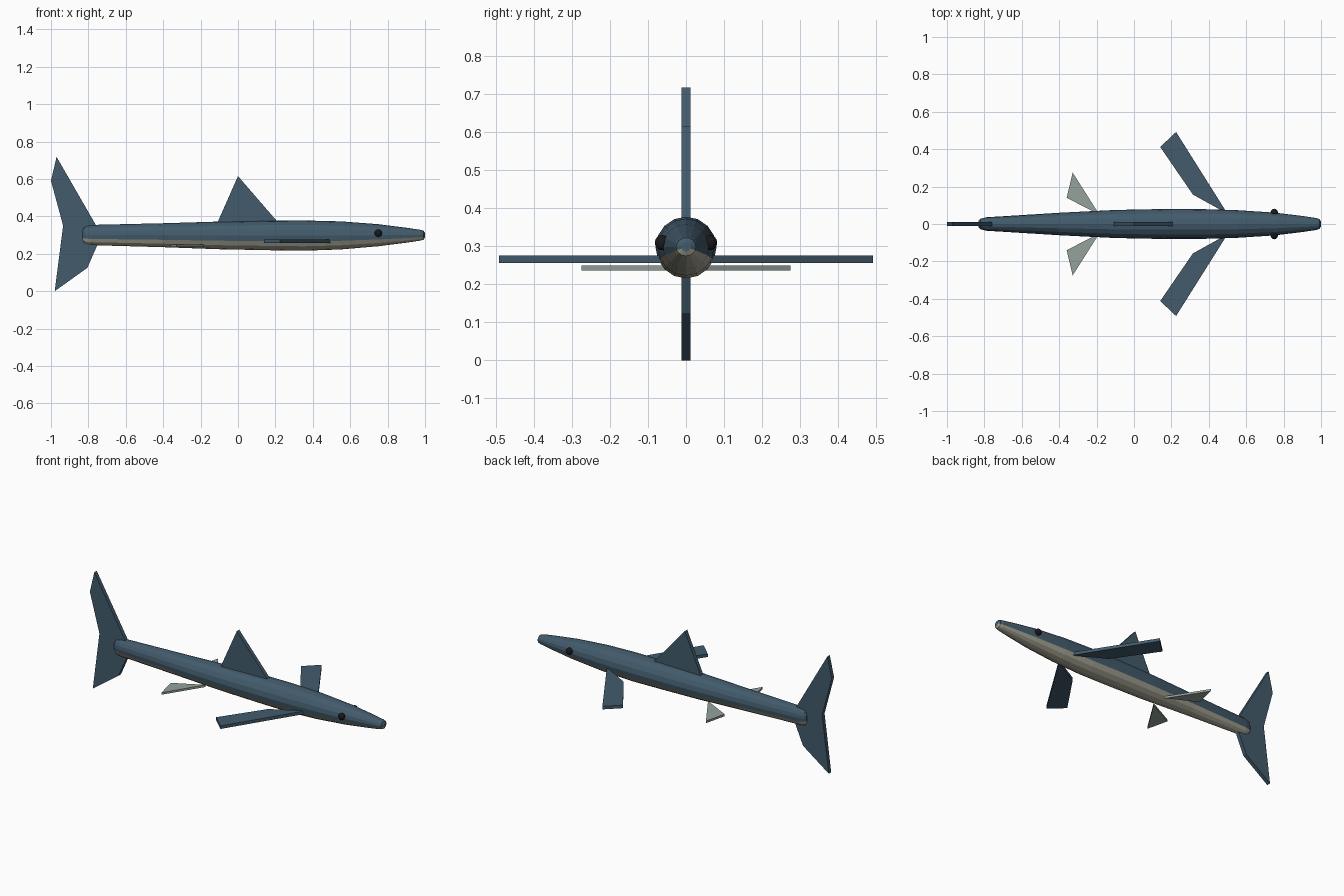
import bpy, bmesh
from math import cos, sin, tau

if "Cube" in bpy.data.objects:
    bpy.data.objects.remove(bpy.data.objects["Cube"])


def material(name, rgb):
    m = bpy.data.materials.new(name)
    m.diffuse_color = (*rgb, 1)
    m.use_nodes = True
    m.node_tree.nodes["Principled BSDF"].inputs["Base Color"].default_value = m.diffuse_color
    return m


BLUE = material("slate_blue", (0.055, 0.105, 0.15))
BELLY = material("pale_belly", (0.40, 0.39, 0.31))
PALE = material("pale_fin", (0.30, 0.36, 0.33))
BLACK = material("eye_black", (0.01, 0.01, 0.012))


def finish(name, bm, *mats):
    bmesh.ops.recalc_face_normals(bm, faces=bm.faces)
    me = bpy.data.meshes.new(name)
    bm.to_mesh(me)
    bm.free()
    for m in mats:
        me.materials.append(m)
    ob = bpy.data.objects.new(name, me)
    bpy.context.collection.objects.link(ob)
    return ob


def plate(name, outline, thickness, place, mat):
    """Flat fin: a 2D outline extruded evenly both ways; place maps (u, v, w) to xyz."""
    bm = bmesh.new()
    n = len(outline)
    a, b = [[bm.verts.new(place(u, v, w)) for u, v in outline]
            for w in (-thickness / 2, thickness / 2)]
    bm.faces.new(a)
    bm.faces.new(b[::-1])
    for i in range(n):
        j = (i + 1) % n
        bm.faces.new((a[i], a[j], b[j], b[i]))
    return finish(name, bm, mat)


# Body: elliptical rings (x, half width, half height, centre z), pale underside
SIDES = 16
rings = [(-0.832, 0.018, 0.032, 0.30), (-0.822, 0.028, 0.046, 0.30),
         (-0.79, 0.036, 0.054, 0.30), (-0.40, 0.060, 0.064, 0.299),
         (-0.10, 0.075, 0.074, 0.298), (0.15, 0.080, 0.079, 0.298),
         (0.35, 0.080, 0.081, 0.297), (0.55, 0.074, 0.075, 0.298),
         (0.75, 0.061, 0.059, 0.299), (0.90, 0.043, 0.040, 0.299),
         (0.975, 0.032, 0.029, 0.299), (0.992, 0.026, 0.024, 0.299),
         (1.0, 0.013, 0.012, 0.299)]
bm = bmesh.new()
loops = [[bm.verts.new((x, ry * cos(tau * i / SIDES), z + rz * sin(tau * i / SIDES)))
          for i in range(SIDES)] for x, ry, rz, z in rings]
for a, b in zip(loops, loops[1:]):
    for i in range(SIDES):
        j = (i + 1) % SIDES
        f = bm.faces.new((a[i], a[j], b[j], b[i]))
        f.material_index = int(SIDES // 2 < i < SIDES - 1)
bm.faces.new(loops[0])
bm.faces.new(loops[-1])
finish("body", bm, BLUE, BELLY)

# Upright fins
upright = lambda u, v, w: (u, w, v)
plate("dorsal_fin", [(-0.115, 0.355), (0.225, 0.355), (0.0, 0.615)],
      0.024, upright, BLUE)
plate("tail_fin", [(-0.97, 0.718), (-1.0, 0.59), (-0.935, 0.35), (-0.98, 0.0),
                   (-0.805, 0.125), (-0.755, 0.24), (-0.755, 0.345)],
      0.024, upright, BLUE)

# Paired fins and eyes
for side, s in (("left", 1), ("right", -1)):
    plate(side + "_pectoral_fin",
          [(0.50, 0.055), (0.225, 0.492), (0.14, 0.412), (0.315, 0.157)],
          0.019, lambda u, v, w: (u, s * v, 0.266 + w), BLUE)
    plate(side + "_pelvic_fin", [(-0.185, 0.05), (-0.328, 0.275), (-0.36, 0.14)],
          0.013, lambda u, v, w: (u, s * v, 0.243 + w), PALE)
    bm = bmesh.new()
    bmesh.ops.create_uvsphere(bm, u_segments=12, v_segments=8, radius=0.02)
    eye = finish(side + "_eye", bm, BLACK)
    eye.location = (0.75, s * 0.062, 0.31)
